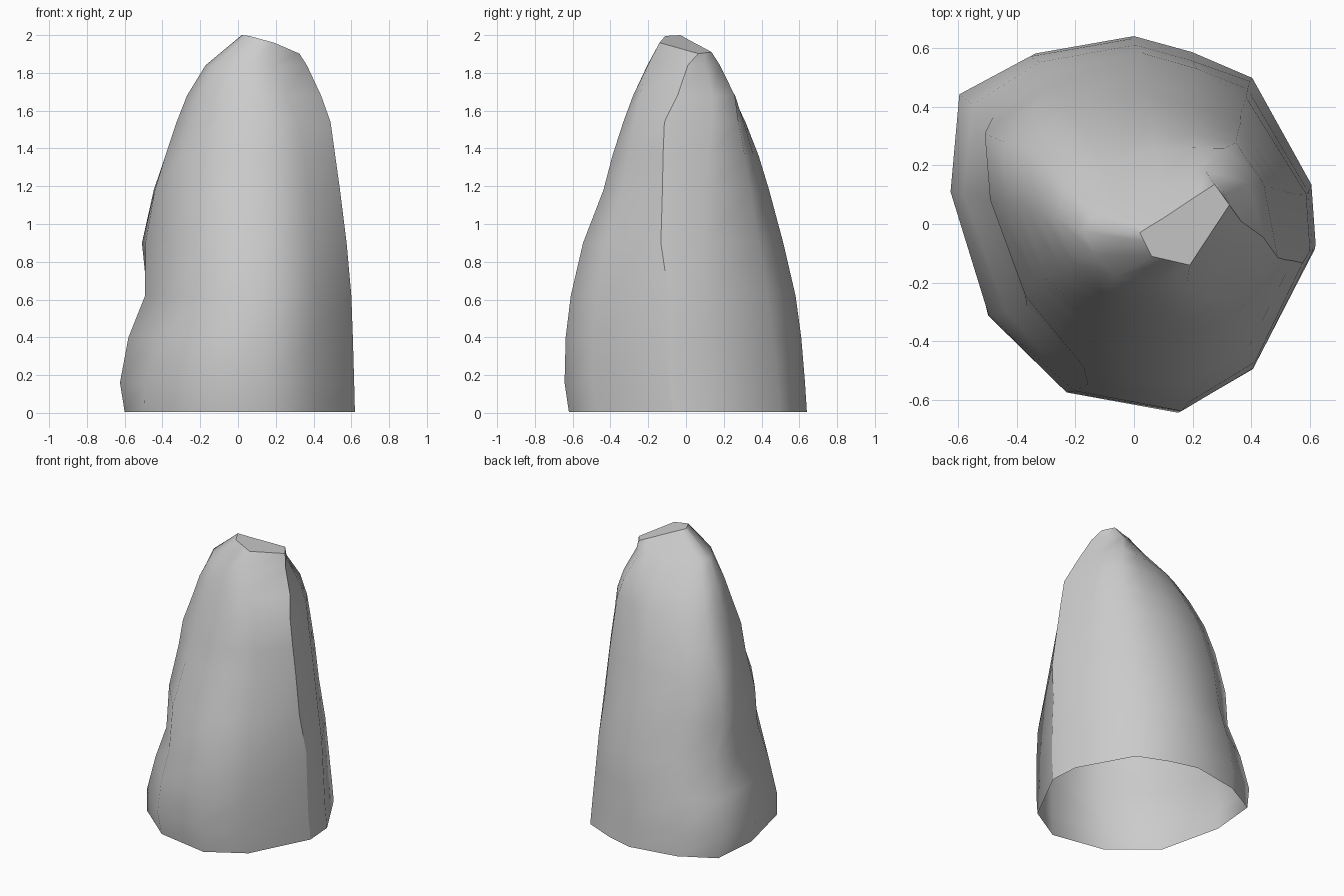
import bpy, bmesh

if "Cube" in bpy.data.objects:
    bpy.data.objects.remove(bpy.data.objects["Cube"])

# Base outline and matching slanted-top outline (counter-clockwise from the left)
BASE = [(-.62, .12), (-.49, -.305), (-.225, -.57), (.155, -.64), (.41, -.49), (.62, -.08),
        (.605, .13), (.40, .50), (.19, .59), (-.01, .645), (-.35, .585), (-.59, .455)]
TOP = [(.02, -.03), (.035, -.06), (.06, -.11), (.125, -.125), (.19, -.14), (.325, .065),
       (.30, .10), (.275, .135), (.22, .10), (.16, .06), (.10, .02), (.05, -.01)]

# Height, x range, y range, and blend from base shape to top shape
RINGS = [(.005, -.60, .619, -.62, .64, 0), (.16, -.625, .615, -.643, .63, 0),
         (.40, -.58, .608, -.637, .61, 0), (.62, -.512, .60, -.61, .58, 0),
         (.90, -.52, .575, -.545, .515, 0), (1.18, -.46, .54, -.437, .44, 0),
         (1.36, -.395, .515, -.39, .385, .05), (1.54, -.325, .49, -.332, .315, .15),
         (1.68, -.27, .44, -.28, .26, .34), (1.84, -.172, .365, -.205, .18, .64)]

# Local dents and shifts: column -> (first ring, [(dx, dy), ...])
DENTS = {0: (3, [(.02, 0), (.03, 0), (.02, 0), (.01, 0)]),
         1: (0, [(-.025, -.02), (0, 0), (.02, .01), (.03, .02), (.035, .025), (.025, .015)]),
         5: (4, [(0, -.05), (0, -.07), (0, -.085), (0, -.105), (0, -.075), (0, -.035)]),
         6: (4, [(-.01, .01), (-.02, .025), (-.025, .03), (-.03, .04), (-.025, .02), (-.02, 0)]),
         7: (2, [(-.01, -.01), (-.02, -.015), (-.015, -.01), (0, 0), (0, 0), (0, 0),
                 (-.01, 0), (-.03, 0)]),
         11: (2, [(0, -.02), (.005, -.04), (-.015, -.05), (-.01, -.03)])}


def normalised(pts):
    xs, ys = zip(*pts)
    return [((x - min(xs)) / (max(xs) - min(xs)), (y - min(ys)) / (max(ys) - min(ys)))
            for x, y in pts]


def make_ring(bm, z, x0, x1, y0, y1, blend):
    shape = [((1 - blend) * a[0] + blend * b[0], (1 - blend) * a[1] + blend * b[1])
             for a, b in zip(normalised(BASE), normalised(TOP))]
    # Refit so the blended outline still fills its x and y range
    return [bm.verts.new((x0 + u * (x1 - x0), y0 + v * (y1 - y0), z))
            for u, v in normalised(shape)]


# Rock shell: stacked rings, open underneath
bm = bmesh.new()
rings = [make_ring(bm, *r) for r in RINGS]
for col, (first, shifts) in DENTS.items():
    for k, (dx, dy) in enumerate(shifts):
        rings[first + k][col].co.x += dx
        rings[first + k][col].co.y += dy
rings.append([bm.verts.new((x, y, 2 - .293 * (x - .02) - .09 * (y + .03))) for x, y in TOP])
n = len(BASE)
for low, high in zip(rings, rings[1:]):
    for i in range(n):
        j = (i + 1) % n
        bm.faces.new((low[i], low[j], high[j], high[i]))
cap = bm.faces.new(rings[-1])

# Smooth sides with a hard top rim and a hard ridge on the right
for f in bm.faces:
    f.smooth = True
for e in cap.edges:
    e.smooth = False
for low, high in zip(rings, rings[1:]):
    bm.edges.get((low[5], high[5])).smooth = False

mesh = bpy.data.meshes.new("rock_spire")
bm.to_mesh(mesh)
bm.free()
rock = bpy.data.objects.new("rock_spire", mesh)
bpy.context.collection.objects.link(rock)
